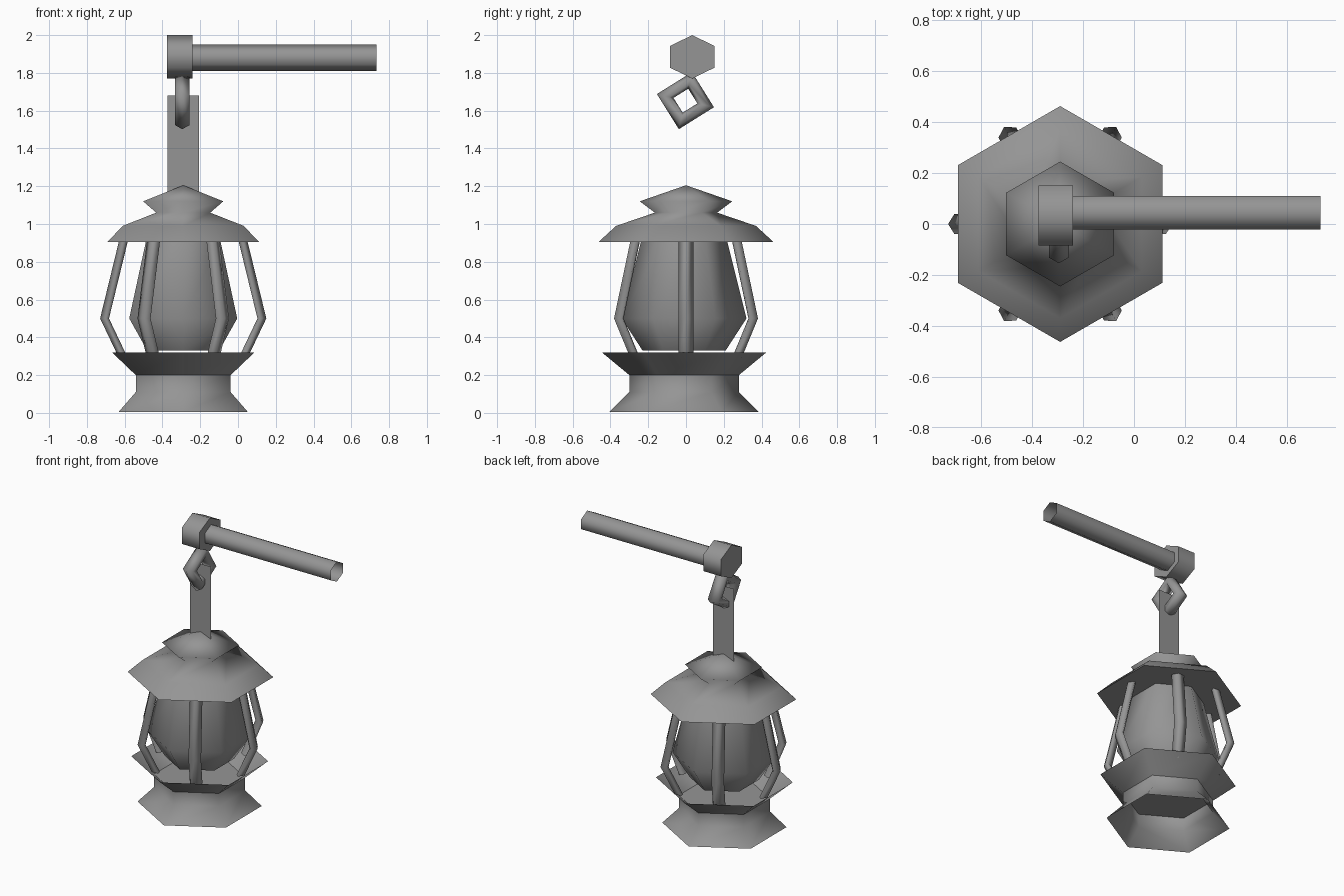
import bpy, bmesh
from math import pi, sin, cos, radians
from mathutils import Matrix

cube = bpy.data.objects.get("Cube")
if cube:
    bpy.data.objects.remove(cube)

metal = bpy.data.materials.new("grey metal")
metal.use_nodes = True
grey = (0.3, 0.3, 0.3, 1)
metal.diffuse_color = grey
metal.node_tree.nodes["Principled BSDF"].inputs["Base Color"].default_value = grey

CX = -0.29  # vertical axis of the lantern


def finish(name, bm, flat=()):
    """Turn a bmesh into a smooth object, keeping the listed faces flat."""
    for f in bm.faces:
        f.smooth = f not in flat
    bmesh.ops.remove_doubles(bm, verts=bm.verts, dist=0.0005)
    bmesh.ops.recalc_face_normals(bm, faces=bm.faces)
    mesh = bpy.data.meshes.new(name)
    bm.to_mesh(mesh)
    bm.free()
    mesh.materials.append(metal)
    obj = bpy.data.objects.new(name, mesh)
    bpy.context.collection.objects.link(obj)
    return obj


def loft(name, rings, caps=()):
    """Skin closed rings of points; caps holds the indices of rings to fill."""
    bm = bmesh.new()
    loops = [[bm.verts.new(p) for p in ring] for ring in rings]
    for a, b in zip(loops, loops[1:]):
        for i in range(len(a)):
            j = (i + 1) % len(a)
            bm.faces.new((a[i], a[j], b[j], b[i]))
    flat = [bm.faces.new(loops[i]) for i in caps]
    return finish(name, bm, flat)


def hexagon(r):
    return [(r * cos(pi / 6 + i * pi / 3), r * sin(pi / 6 + i * pi / 3)) for i in range(6)]


def hex_lathe(name, profile, caps=(), y=0):
    rings = [[(CX + px, y + py, z) for px, py in hexagon(r)] for r, z in profile]
    return loft(name, rings, caps)


def hex_bar(name, x0, x1, y, z, ry, rz, caps=()):
    rings = [[(x, y + ry * px, z + rz * py) for px, py in hexagon(1)] for x in (x0, x1)]
    return loft(name, rings, caps)


# Lantern body
hex_lathe("base", [(0.395, 0.005), (0.29, 0.11), (0.29, 0.2), (0.435, 0.32)], caps=(2,), y=-0.01)
hex_lathe("globe", [(0.22, 0.33), (0.33, 0.5), (0.225, 0.92)], caps=(0,), y=-0.01)
hex_lathe("roof", [(0.463, 0.905), (0.37, 0.99), (0.165, 1.06), (0.245, 1.12), (0, 1.205)], caps=(0,))

# Six bent guard rods, ridge facing outward
section = [(0.025, 0), (0, 0.04), (-0.022, 0.02), (-0.022, -0.02), (0, -0.04)]
path = [(0.315, 0.29), (0.415, 0.5), (0.315, 0.91)]
for i in range(6):
    a = i * pi / 3
    rings = [[(CX + (r + u) * cos(a) - v * sin(a), (r + u) * sin(a) + v * cos(a), z)
              for u, v in section] for r, z in path]
    loft(f"guard_rod_{i + 1}", rings, caps=(0, 2))

# Flat hanging strap
bm = bmesh.new()
bm.faces.new([bm.verts.new((CX + x, 0, z)) for x, z in
              ((-0.083, 1.13), (0.083, 1.13), (0.083, 1.68), (-0.083, 1.68))])
finish("hanging_strap", bm)

# Four-sided link
bpy.ops.mesh.primitive_torus_add(major_segments=4, minor_segments=6,
                                 major_radius=0.11, minor_radius=0.045)
link = bpy.context.object
link.name = "chain_link"
link.data.materials.append(metal)
link.matrix_world = (Matrix.Translation((CX - 0.005, -0.003, 1.653))
                     @ Matrix.Rotation(radians(-13), 4, 'X')
                     @ Matrix.Rotation(radians(90), 4, 'Y'))
bpy.ops.object.shade_smooth()

# Support arm
hex_bar("arm_head", -0.375, -0.24, 0.033, 1.885, 0.136, 0.115, caps=(0, 1))
hex_bar("arm", -0.25, 0.733, 0.045, 1.88, 0.076, 0.07)
